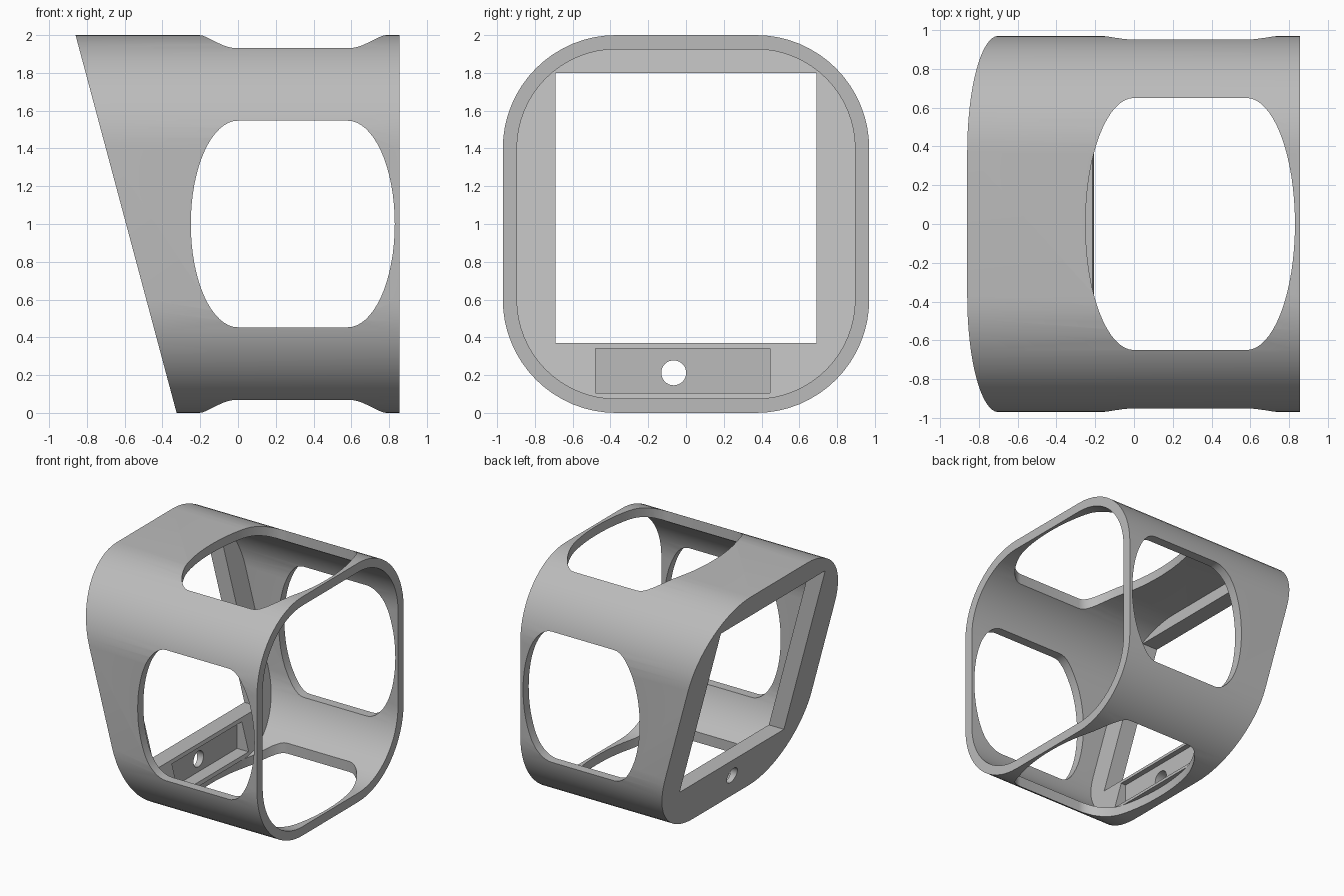
import bpy, bmesh, math
from mathutils import Vector

if "Cube" in bpy.data.objects:
    bpy.data.objects.remove(bpy.data.objects["Cube"])

grey = bpy.data.materials.new("plain grey")
grey.use_nodes = True
COLOUR = (0.5, 0.5, 0.5, 1)
grey.diffuse_color = COLOUR
grey.node_tree.nodes["Principled BSDF"].inputs["Base Color"].default_value = COLOUR


def slant(z, offset=0.0):
    """x of the leaning front plane at height z."""
    return -0.325 - 0.2675 * z + offset


def rounded(a, b, rx, ry, steps=16):
    """Rectangle of half sizes a, b with elliptical corners."""
    pts = []
    for sx, sy, start in ((1, 1, 0), (-1, 1, 1), (-1, -1, 2), (1, -1, 3)):
        for i in range(steps + 1):
            t = (start + i / steps) * math.pi / 2
            p = (sx * (a - rx) + rx * math.cos(t), sy * (b - ry) + ry * math.sin(t))
            if not pts or math.dist(p, pts[-1]) > 1e-5:
                pts.append(p)
    if math.dist(pts[0], pts[-1]) < 1e-5:
        pts.pop()
    return pts


def loft(name, ring_a, ring_b):
    """Closed solid between two matching rings."""
    bm = bmesh.new()
    a = [bm.verts.new(p) for p in ring_a]
    b = [bm.verts.new(p) for p in ring_b]
    bm.faces.new(a)
    bm.faces.new(b)
    for i in range(len(a)):
        j = (i + 1) % len(a)
        bm.faces.new((a[i], a[j], b[j], b[i]))
    bmesh.ops.recalc_face_normals(bm, faces=bm.faces)
    mesh = bpy.data.meshes.new(name)
    bm.to_mesh(mesh)
    bm.free()
    mesh.materials.append(grey)
    obj = bpy.data.objects.new(name, mesh)
    bpy.context.collection.objects.link(obj)
    return obj


def along_x(name, profile, start, end):
    """Solid running along x; start and end give x from height."""
    return loft(name, [(start(z), y, z) for y, z in profile],
                [(end(z), y, z) for y, z in profile])


def box_profile(y0, y1, z0, z1):
    return [(y0, z0), (y1, z0), (y1, z1), (y0, z1)]


def cut(obj, cutters):
    bpy.context.view_layer.objects.active = obj
    for cutter in cutters:
        cutter.hide_render = True
        mod = obj.modifiers.new("cut", 'BOOLEAN')
        mod.operation = 'DIFFERENCE'
        mod.solver = 'EXACT'
        mod.object = cutter
        bpy.ops.object.modifier_apply(modifier=mod.name)
        bpy.data.objects.remove(cutter)


def finish(obj):
    bpy.ops.object.select_all(action='DESELECT')
    obj.select_set(True)
    bpy.context.view_layer.objects.active = obj
    bpy.ops.object.shade_smooth_by_angle(angle=math.radians(30))


WALL, THICK, BACK = 0.075, 0.14, 0.855
outer = [(y, z + 1) for y, z in rounded(0.97, 1.0, 0.6, 0.6)]
inner = [(y, z + 1) for y, z in rounded(0.97 - WALL, 1 - WALL, 0.525, 0.525)]

# Tube body with a leaning front end and a square-cut back end
shell = along_x("shell", outer, slant, lambda z: BACK)
bore = along_x("bore", inner, lambda z: slant(z, -0.3), lambda z: BACK + 0.3)

# Windows: straight sides with half-ellipse ends, through all four walls
MID_X = 0.29
top_shape = rounded(0.54, 0.65, 0.25, 0.65)
side_shape = rounded(0.54, 0.547, 0.25, 0.547)
top_cut = loft("top_cut", [(MID_X + u, v, -1) for u, v in top_shape],
               [(MID_X + u, v, 3) for u, v in top_shape])
side_cut = loft("side_cut", [(MID_X + u, -2, 1 + v) for u, v in side_shape],
                [(MID_X + u, 2, 1 + v) for u, v in side_shape])
cut(shell, [bore, top_cut, side_cut])
finish(shell)

# Leaning bezel plate filling the front end of the tube
bezel = along_x("bezel", inner, slant, lambda z: slant(z, THICK))
opening = along_x("opening", box_profile(-0.69, 0.69, 0.37, 1.8),
                  lambda z: -2, lambda z: 1)

# Pocket on the inside of the lower bar, with a round hole through it
pocket = along_x("pocket", box_profile(-0.48, 0.445, 0.105, 0.34),
                 lambda z: -0.32, lambda z: 1)
circle = [(y - 0.065, z + 0.212) for y, z in rounded(0.066, 0.066, 0.066, 0.066, 8)]
hole = along_x("hole", circle, lambda z: -2, lambda z: 1)
cut(bezel, [opening, pocket, hole])
finish(bezel)
